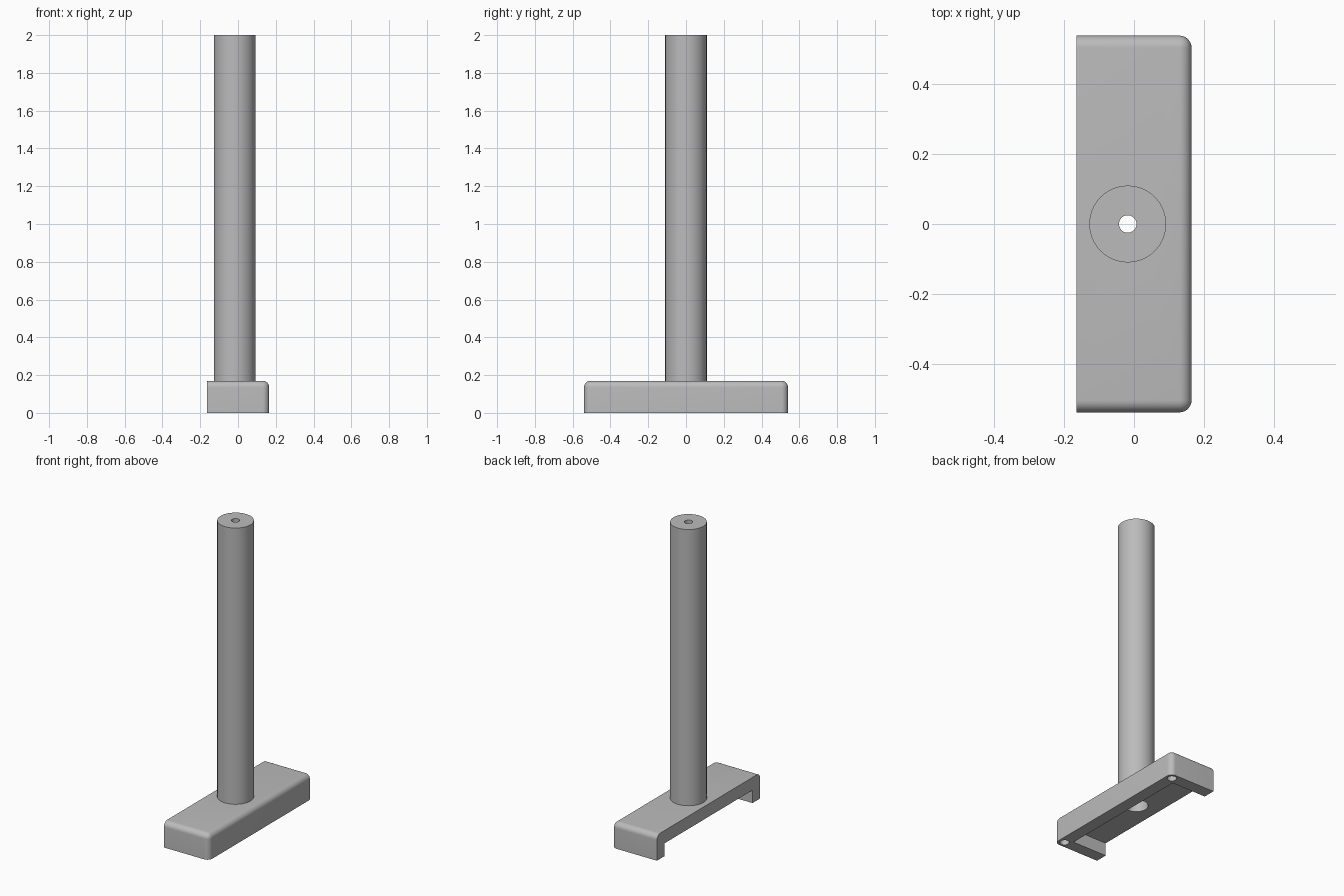
import bpy, bmesh, math
from mathutils import Matrix, Vector

old = bpy.data.objects.get("Cube")
if old:
    bpy.data.objects.remove(old, do_unlink=True)

HALF_X, HALF_Y, BASE_H = 0.165, 0.54, 0.17
WALL, CEILING = 0.08, 0.085
POLE_X, POLE_R, BORE_R, HOLE_R = -0.018, 0.11, 0.07, 0.025

grey = bpy.data.materials.new("plain grey")
grey.use_nodes = True
colour = (0.5, 0.5, 0.5, 1)
grey.diffuse_color = colour
grey.node_tree.nodes["Principled BSDF"].inputs["Base Color"].default_value = colour


def finish(name, bm):
    bmesh.ops.recalc_face_normals(bm, faces=bm.faces)
    mesh = bpy.data.meshes.new(name)
    bm.to_mesh(mesh)
    bm.free()
    mesh.materials.append(grey)
    obj = bpy.data.objects.new(name, mesh)
    bpy.context.collection.objects.link(obj)
    return obj


def add_box(bm, low, high):
    low, high = Vector(low), Vector(high)
    place = Matrix.Translation((low + high) / 2) @ Matrix.Diagonal((high - low).to_4d())
    bmesh.ops.create_cube(bm, size=1, matrix=place)


def cut(target, name, build):
    bm = bmesh.new()
    build(bm)
    cutter = finish(name, bm)
    cutter.hide_render = True
    cutter.hide_viewport = True
    mod = target.modifiers.new(name, "BOOLEAN")
    mod.operation = "DIFFERENCE"
    mod.solver = "EXACT"
    mod.object = cutter
    return cutter


def add_drill(bm, x, y, radius, low, high):
    bmesh.ops.create_cone(bm, cap_ends=True, segments=48, radius1=radius, radius2=radius,
                          depth=high - low, matrix=Matrix.Translation((x, y, (low + high) / 2)))


# Base block, rounded everywhere except at the bottom and the flat -x side
bm = bmesh.new()
add_box(bm, (-HALF_X, -HALF_Y, 0), (HALF_X, HALF_Y, BASE_H))
rounded = []
for e in bm.edges:
    mid = (e.verts[0].co + e.verts[1].co) / 2
    if mid.z > 0.01 and mid.x > -HALF_X + 0.01:
        rounded.append(e)
bmesh.ops.bevel(bm, geom=rounded, offset=0.035, segments=8, profile=0.5, affect="EDGES")
base = finish("base", bm)

# Hollow underneath, open to -x
cutters = [cut(base, "hollow_cutter", lambda b: add_box(
    b, (-HALF_X - 0.1, -HALF_Y + WALL, -0.1), (HALF_X - WALL, HALF_Y - WALL, CEILING)))]

# Bore under the pole and the two corner sockets
cutters.append(cut(base, "bore_cutter", lambda b: add_drill(b, POLE_X, 0, BORE_R, 0.02, 0.3)))
for side, label in ((-1, "front"), (1, "back")):
    cutters.append(cut(base, label + "_socket_cutter", lambda b: add_drill(
        b, HALF_X - 0.042, side * (HALF_Y - 0.042), 0.028, -0.1, 0.1)))

# Bake the cuts and drop the cutters
bpy.context.view_layer.update()
graph = bpy.context.evaluated_depsgraph_get()
cut_mesh = bpy.data.meshes.new_from_object(base.evaluated_get(graph))
base.modifiers.clear()
base.data = cut_mesh
for c in cutters:
    bpy.data.objects.remove(c, do_unlink=True)

# Pole: lathed tube with a wide bore below and a narrow hole through the top
bm = bmesh.new()
outline = [(POLE_R, BASE_H - 0.01), (POLE_R, 2), (HOLE_R, 2), (HOLE_R, 0.4),
           (BORE_R, 0.4), (BORE_R, BASE_H - 0.01)]
verts = [bm.verts.new((POLE_X + r, 0, z)) for r, z in outline]
edges = [bm.edges.new((verts[i], verts[(i + 1) % len(verts)])) for i in range(len(verts))]
bmesh.ops.spin(bm, geom=verts + edges, cent=(POLE_X, 0, 0), axis=(0, 0, 1),
               angle=math.tau, steps=96)
bmesh.ops.remove_doubles(bm, verts=bm.verts, dist=0.0001)
pole = finish("pole", bm)

# Smooth the curves, keep the hard edges
for obj in (base, pole):
    bpy.ops.object.select_all(action="DESELECT")
    obj.select_set(True)
    bpy.context.view_layer.objects.active = obj
    bpy.ops.object.shade_smooth_by_angle(angle=math.radians(30))
